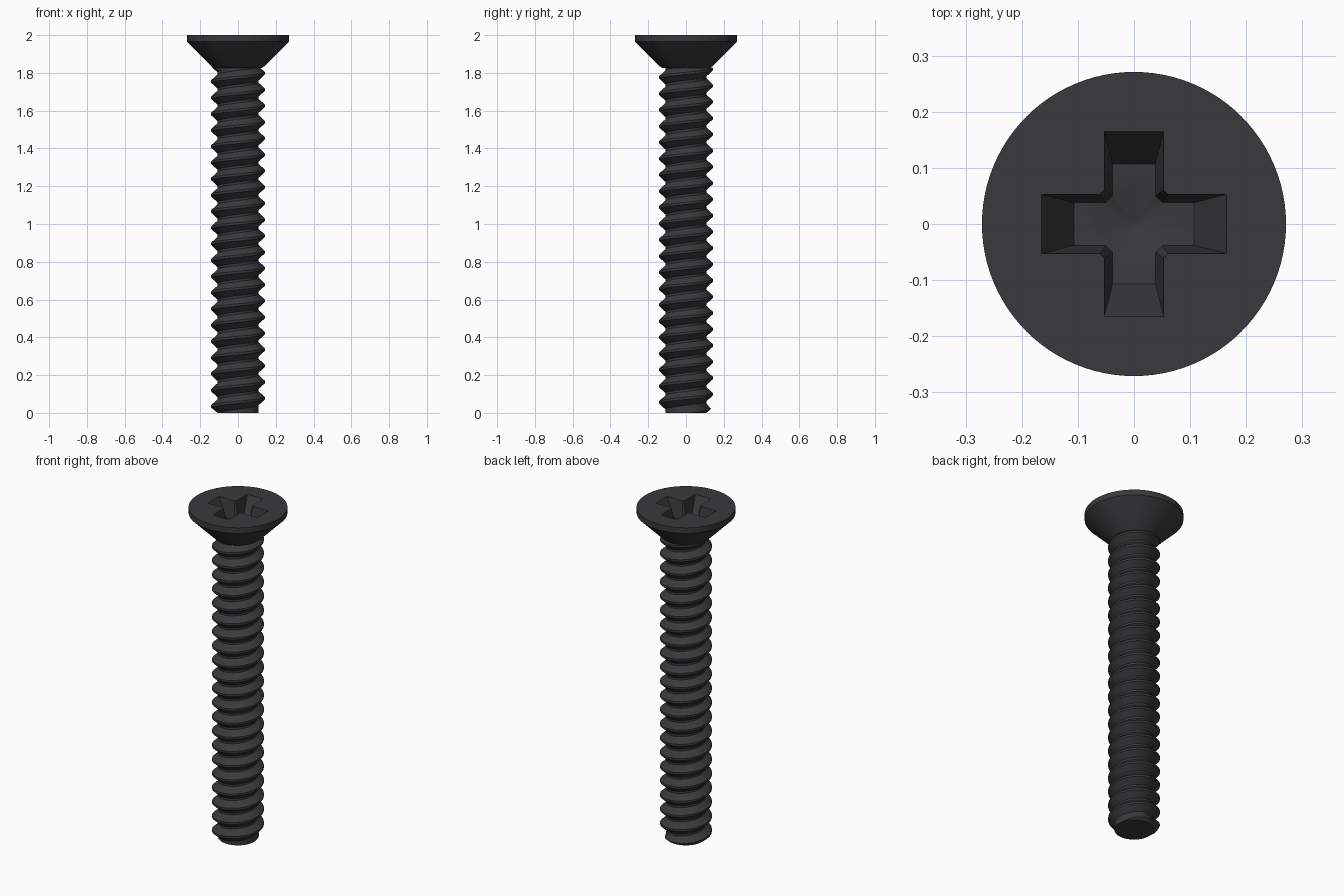
import bpy, bmesh, math

if "Cube" in bpy.data.objects:
    bpy.data.objects.remove(bpy.data.objects["Cube"])

TAU = 2 * math.pi
mat = bpy.data.materials.new("black_steel")
mat.diffuse_color = (0.042, 0.042, 0.046, 1)
mat.use_nodes = True
mat.node_tree.nodes["Principled BSDF"].inputs["Base Color"].default_value = mat.diffuse_color


def make(name, bm):
    bmesh.ops.recalc_face_normals(bm, faces=bm.faces[:])
    me = bpy.data.meshes.new(name)
    bm.to_mesh(me)
    bm.free()
    ob = bpy.data.objects.new(name, me)
    bpy.context.collection.objects.link(ob)
    me.materials.append(mat)
    return ob


def loft(name, rings):
    """Closed solid from stacked rings of equal point count."""
    bm = bmesh.new()
    vs = [[bm.verts.new(p) for p in r] for r in rings]
    n = len(vs[0])
    for a, b in zip(vs, vs[1:]):
        for i in range(n):
            j = (i + 1) % n
            bm.faces.new((a[i], a[j], b[j], b[i]))
    bm.faces.new(vs[0][::-1])
    bm.faces.new(vs[-1])
    return make(name, bm)


def circle(r, z, n=96):
    return [(r * math.cos(TAU * i / n), r * math.sin(TAU * i / n), z) for i in range(n)]


def cross(end, half, chamfer, z):
    """Plus-shaped outline with chamfered inner corners."""
    quarter = [(end, -half), (end, half), (half + chamfer, half), (half, half + chamfer)]
    pts = []
    for k in range(4):
        c, s = round(math.cos(k * TAU / 4)), round(math.sin(k * TAU / 4))
        pts += [(c * x - s * y, s * x + c * y, z) for x, y in quarter]
    return pts


def smooth(ob, angle):
    bpy.ops.object.select_all(action='DESELECT')
    ob.select_set(True)
    bpy.context.view_layer.objects.active = ob
    bpy.ops.object.shade_smooth_by_angle(angle=math.radians(angle))


# Countersunk head
head = loft("head", [circle(0.125, 1.825), circle(0.14, 1.835),
                     circle(0.271, 1.966), circle(0.271, 2.0)])

# Cross recess with a conical bottom, cut out of the head
FLOOR = 1.89
slot = loft("slot_cutter", [cross(0.107, 0.038, 0.012, FLOOR),
                            cross(0.165, 0.053, 0.008, 2.0),
                            cross(0.170, 0.0543, 0.0076, 2.01)])
cone = loft("cone_cutter", [circle(0.001, FLOOR - 0.025, 48), circle(0.07, FLOOR + 0.002, 48)])
bpy.context.view_layer.objects.active = head
for cutter in (slot, cone):
    cutter.hide_render = True
    mod = head.modifiers.new("recess", 'BOOLEAN')
    mod.operation = 'DIFFERENCE'
    mod.solver = 'EXACT'
    mod.object = cutter
    bpy.ops.object.modifier_apply(modifier=mod.name)
    bpy.data.objects.remove(cutter)
smooth(head, 25)

# Threaded shank: a helical sweep of a V profile, trimmed flat at both ends
PITCH, ROOT, CREST, TOP, N = 0.086, 0.108, 0.142, 1.84, 64
PROFILE = [(-0.07, CREST), (0.07, CREST), (0.43, ROOT), (0.57, ROOT)]
TURNS = int(TOP / PITCH) + 5
bm = bmesh.new()
cols = []
for j in range(N):
    t = j / N
    col = []
    for k in range(-2, TURNS - 2):
        for f, r in PROFILE:
            z = PITCH * (k + t + f - 0.1)
            if z <= 0 or z >= TOP:
                r = ROOT
            z = min(max(z, 0), TOP)
            r = min(r, ROOT + 1.2 * z)
            col.append(bm.verts.new((r * math.cos(TAU * t), r * math.sin(TAU * t), z)))
    cols.append(col)
for j in range(N):
    a, b = cols[j], cols[(j + 1) % N]
    shift = 4 if j == N - 1 else 0
    for i in range(len(a) - 1 - shift):
        bm.faces.new((a[i], b[i + shift], b[i + 1 + shift], a[i + 1]))
bmesh.ops.remove_doubles(bm, verts=bm.verts[:], dist=1e-5)
bmesh.ops.delete(bm, geom=[v for v in bm.verts if not v.link_faces], context='VERTS')
bmesh.ops.holes_fill(bm, edges=[e for e in bm.edges if e.is_boundary], sides=0)
shank = make("threaded_shank", bm)
smooth(shank, 30)
